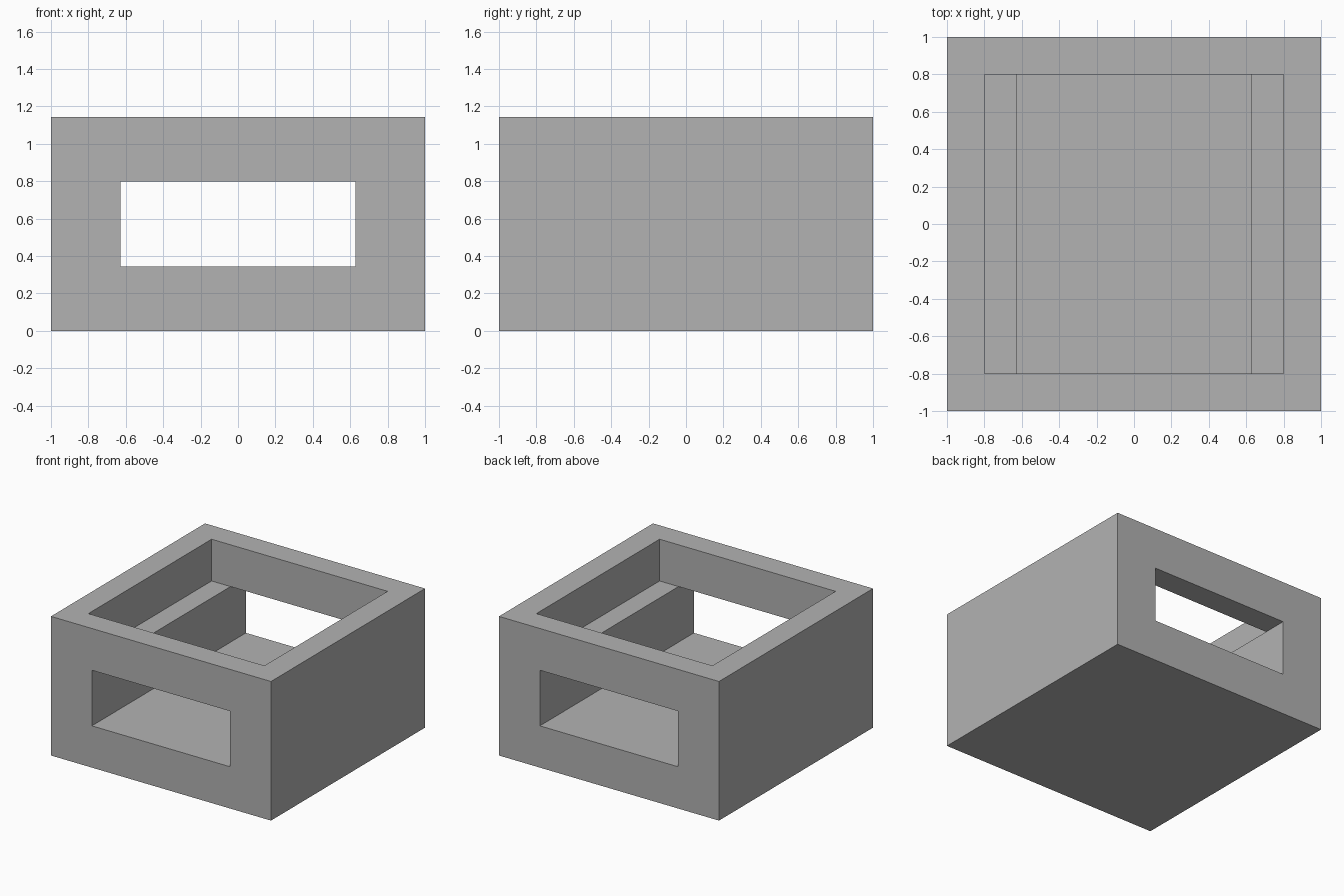
import bpy
import bmesh

default = bpy.data.objects.get("Cube")
if default:
    bpy.data.objects.remove(default, do_unlink=True)

HEIGHT = 1.143
FLOOR = 0.343     # floor of the tunnel
LEDGE = 0.8       # tunnel ceiling and pocket floor
OVERCUT = 0.2

grey = bpy.data.materials.new("mid_grey")
grey.use_nodes = True
colour = (0.448, 0.448, 0.448, 1)
grey.diffuse_color = colour
grey.node_tree.nodes["Principled BSDF"].inputs["Base Color"].default_value = colour


def box(name, half_x, half_y, bottom, top):
    """Box centred on the z axis, with exact corner positions."""
    mesh = bpy.data.meshes.new(name)
    bm = bmesh.new()
    bmesh.ops.create_cube(bm, size=2)
    for v in bm.verts:
        v.co = (half_x if v.co.x > 0 else -half_x,
                half_y if v.co.y > 0 else -half_y,
                top if v.co.z > 0 else bottom)
    bm.to_mesh(mesh)
    bm.free()
    mesh.materials.append(grey)
    obj = bpy.data.objects.new(name, mesh)
    bpy.context.collection.objects.link(obj)
    return obj


def cut(target, cutter):
    """Subtract the cutter from the target, then discard it."""
    cutter.hide_render = True
    mod = target.modifiers.new(cutter.name, "BOOLEAN")
    mod.operation = "DIFFERENCE"
    mod.solver = "EXACT"
    mod.object = cutter
    bpy.context.view_layer.objects.active = target
    bpy.ops.object.modifier_apply(modifier=mod.name)
    bpy.data.objects.remove(cutter, do_unlink=True)


# Solid block
block = box("block_body", 1, 1, 0, HEIGHT)

# Square pocket open at the top
cut(block, box("pocket_cutter", 0.8, 0.8, LEDGE, HEIGHT + OVERCUT))

# Rectangular tunnel from front to back, under the pocket
cut(block, box("tunnel_cutter", 0.628, 1 + OVERCUT, FLOOR, LEDGE))
